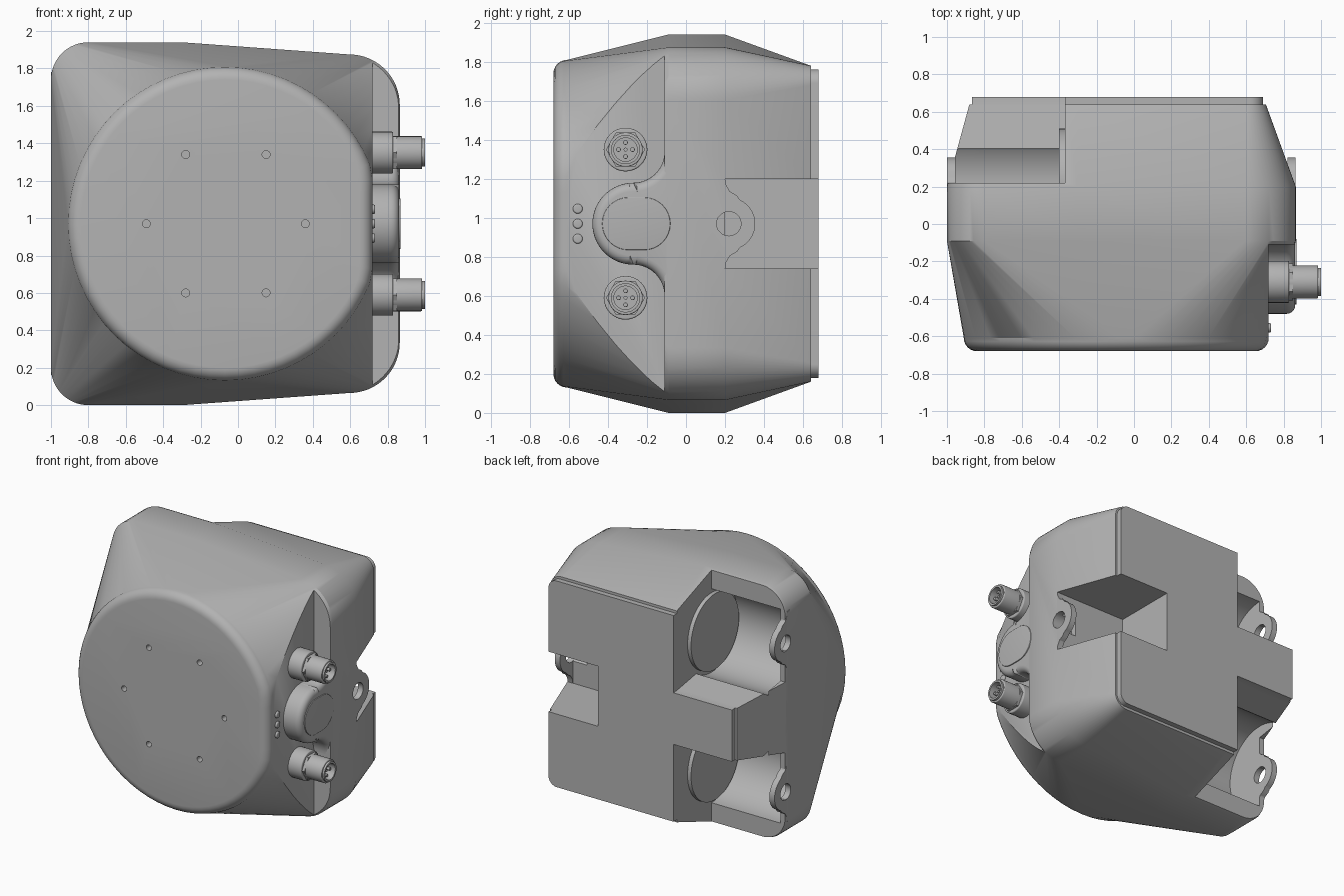
import bpy, bmesh
from math import sin, cos, pi, radians

if "Cube" in bpy.data.objects:
    bpy.data.objects.remove(bpy.data.objects["Cube"])

grey = bpy.data.materials.new("housing grey")
grey.use_nodes = True
grey.diffuse_color = (0.45, 0.45, 0.45, 1)
grey.node_tree.nodes["Principled BSDF"].inputs["Base Color"].default_value = grey.diffuse_color

ZC = 0.97  # mid height, the housing is symmetric about it


def finish(name, bm):
    bmesh.ops.remove_doubles(bm, verts=bm.verts[:], dist=0.0005)
    bmesh.ops.recalc_face_normals(bm, faces=bm.faces[:])
    mesh = bpy.data.meshes.new(name)
    bm.to_mesh(mesh)
    bm.free()
    mesh.materials.append(grey)
    ob = bpy.data.objects.new(name, mesh)
    bpy.context.collection.objects.link(ob)
    return ob


def arc(cy, cz, r, a0, a1, n=16):
    steps = [radians(a0 + (a1 - a0) * i / n) for i in range(n + 1)]
    return [(cy + r * cos(a), cz + r * sin(a)) for a in steps]


def circle(cy, cz, r, n=40):
    return arc(cy, cz, r, 0, 360, n)[:-1]


def prism(name, pts, x0, x1, bevel=0):
    """Extrude a (y, z) outline along x, optionally rounding the x1 rim."""
    bm = bmesh.new()
    face = bm.faces.new([bm.verts.new((x0, y, z)) for y, z in pts])
    top = bmesh.ops.extrude_face_region(bm, geom=[face])["geom"]
    for v in top:
        if isinstance(v, bmesh.types.BMVert):
            v.co.x = x1
    if bevel:
        rim = [e for e in bm.edges if all(abs(v.co.x - x1) < 1e-5 for v in e.verts)]
        bmesh.ops.bevel(bm, geom=rim, offset=bevel, segments=5, profile=0.5, affect='EDGES')
    return finish(name, bm)


def section(y, xl, xr, hl, hr, rl, rr, xm, xmax=9):
    """Rounded outline at depth y, with left/right half heights and corner radii."""
    up = arc(xr - rr, hr - rr, rr, 0, 90) + [(xm, hl)] + arc(xl + rl, hl - rl, rl, 90, 180)
    loop = up + [(x, -z) for x, z in reversed(up)]
    return [(min(x, xmax), y, ZC + z) for x, z in loop]


def loft(name, sections):
    bm = bmesh.new()
    rings = [[bm.verts.new(p) for p in s] for s in sections]
    n = len(rings[0])
    for a, b in zip(rings, rings[1:]):
        for i in range(n):
            bm.faces.new((a[i], a[(i + 1) % n], b[(i + 1) % n], b[i]))
    bm.faces.new(rings[0])
    bm.faces.new(rings[-1])
    return finish(name, bm)


def cut(ob, cutters):
    bpy.context.view_layer.objects.active = ob
    for c in cutters:
        m = ob.modifiers.new("cut", 'BOOLEAN')
        m.operation, m.solver, m.object = 'DIFFERENCE', 'EXACT', c
        bpy.ops.object.modifier_apply(modifier=m.name)


def drop(cutters):
    for c in cutters:
        bpy.data.objects.remove(c)


# Housing: round front blending into a rounded box, then tapering to the back
def round_section(y, inset):
    r, cx = 0.84 - inset, -0.07
    return section(y, cx - r, cx + r, r, r, r, r, cx, 0.72 - inset)


fillet = [round_section(-0.61 - 0.07 * sin(t), 0.07 * (1 - cos(t)))
          for t in [radians(15 * k) for k in range(6, -1, -1)]]
housing = loft("housing", fillet + [
    section(-0.09, -1, 0.865, 0.97, 0.905, 0.2, 0.27, -0.3),
    section(0.2, -1, 0.865, 0.97, 0.905, 0.2, 0.27, -0.3),
    section(0.64, -0.88, 0.705, 0.81, 0.81, 0.08, 0.1, -0.3)])
back_plate = loft("back_plate", [
    section(y, -0.865, 0.69, 0.79, 0.79, 0.06, 0.07, -0.3) for y in (0.62, 0.68)])

# Corner pockets, side notch and connector recess
pockets, bores = [], []
for s in (1, -1):
    outline = [(1, 0.18), (0.64, 0.2), (0.22, 0.27), (0.22, 1.5), (1, 1.5)]
    pockets.append(prism("pocket_cutter", [(y, ZC + s * z) for y, z in outline], -1.3, -0.37))
    bores.append(prism("bore_cutter", circle(0.22, ZC + s * 0.5, 0.32, 64), -0.955, -0.37))
    bores.append(prism("ear_hole_cutter", circle(0.22, ZC + s * 0.57, 0.06), -1.2, -0.9))
    prism("pocket_disc", circle(0.22, ZC + s * 0.5, 0.29, 64), -0.36, -0.4)
notch = prism("notch_cutter", [(0.2, 0.74), (1, 0.74), (1, 1.2), (0.2, 1.2)], 0.27, 1.3)
recess = prism("recess_cutter", [(-1, -1), (-0.11, -1), (-0.11, 3), (-1, 3)], 0.72, 1.3)
bores.append(prism("ear_hole_cutter", circle(0.22, ZC, 0.063), 0.7, 1.2))

# Small screw holes on the front
for x, z in [(-0.28, 0.37), (0.15, 0.37), (-0.49, 0), (0.36, 0), (-0.28, -0.37), (0.15, -0.37)]:
    bpy.ops.mesh.primitive_cylinder_add(vertices=20, radius=0.021, depth=0.1,
                                        location=(x, -0.68, ZC + z), rotation=(pi / 2, 0, 0))
    bores.append(bpy.context.object)
cut(housing, [recess, notch] + pockets + bores)
cut(back_plate, [notch] + pockets)
drop([recess, notch] + pockets + bores)

# Mounting ears with a hole
half = [(0.17, 0.24), (0.2, 0.235), (0.205, 0.2), (0.225, 0.165), (0.26, 0.145)]
ear_outline = half + arc(0.22, 0, 0.135, 65, -65) + [(y, -z) for y, z in reversed(half)]
for name, x0, x1, z in [("side_ear", 0.82, 0.864, ZC),
                        ("upper_ear", -0.999, -0.955, ZC + 0.57),
                        ("lower_ear", -0.999, -0.955, ZC - 0.57)]:
    ear = prism(name, [(y, z + dz) for y, dz in ear_outline], x0, x1)
    hole = prism("hole_cutter", circle(0.22, z, 0.062), x0 - 0.1, x1 + 0.1)
    cut(ear, [hole])
    drop([hole])

# Button boss flaring into the side wall, and its oval button
boss = (arc(-0.27, ZC + 0.37, 0.16, 0, -90) + arc(-0.27, ZC, 0.21, 90, 270, 32)
        + arc(-0.27, ZC - 0.37, 0.16, 90, 0))
prism("button_boss", [(0, ZC + 0.37)] + boss + [(0, ZC - 0.37)], 0.65, 0.862, 0.045)
oval = arc(-0.295, ZC, 0.135, 90, 270) + arc(-0.215, ZC, 0.135, -90, 90)
prism("button", oval, 0.85, 0.869, 0.004)

# Indicator lights
for dz in (-0.077, 0, 0.077):
    prism("indicator_light", circle(-0.555, ZC + dz, 0.025, 20), 0.7, 0.733, 0.008)

# Round plug connectors with pins
for s in (1, -1):
    y, z = -0.31, ZC + s * 0.38
    prism("connector_base", circle(y, z, 0.112, 32), 0.7, 0.83, 0.008)
    prism("connector_nut", circle(y, z, 0.1, 6), 0.82, 0.85)
    sleeve = prism("connector_sleeve", circle(y, z, 0.088, 32), 0.8, 0.985, 0.006)
    tip = prism("connector_tip", circle(y, z, 0.075, 32), 0.9, 1.0)
    bore = prism("socket_cutter", circle(y, z, 0.06, 32), 0.9, 1.1)
    cut(sleeve, [bore])
    cut(tip, [bore])
    drop([bore])
    for py, pz in [(0, 0)] + circle(y, z, 0.036, 4):
        if (py, pz) != (0, 0):
            prism("connector_pin", circle(py, pz, 0.012, 12), 0.88, 0.975, 0.004)
    prism("connector_key", circle(y, z, 0.01, 12), 0.88, 0.97)

# Smooth shading that keeps the hard edges
bpy.ops.object.select_all(action='DESELECT')
for ob in bpy.context.scene.objects:
    if ob.type == 'MESH' and ob.data.materials and ob.data.materials[0] == grey:
        ob.select_set(True)
        bpy.context.view_layer.objects.active = ob
bpy.ops.object.shade_smooth_by_angle(angle=radians(30))
